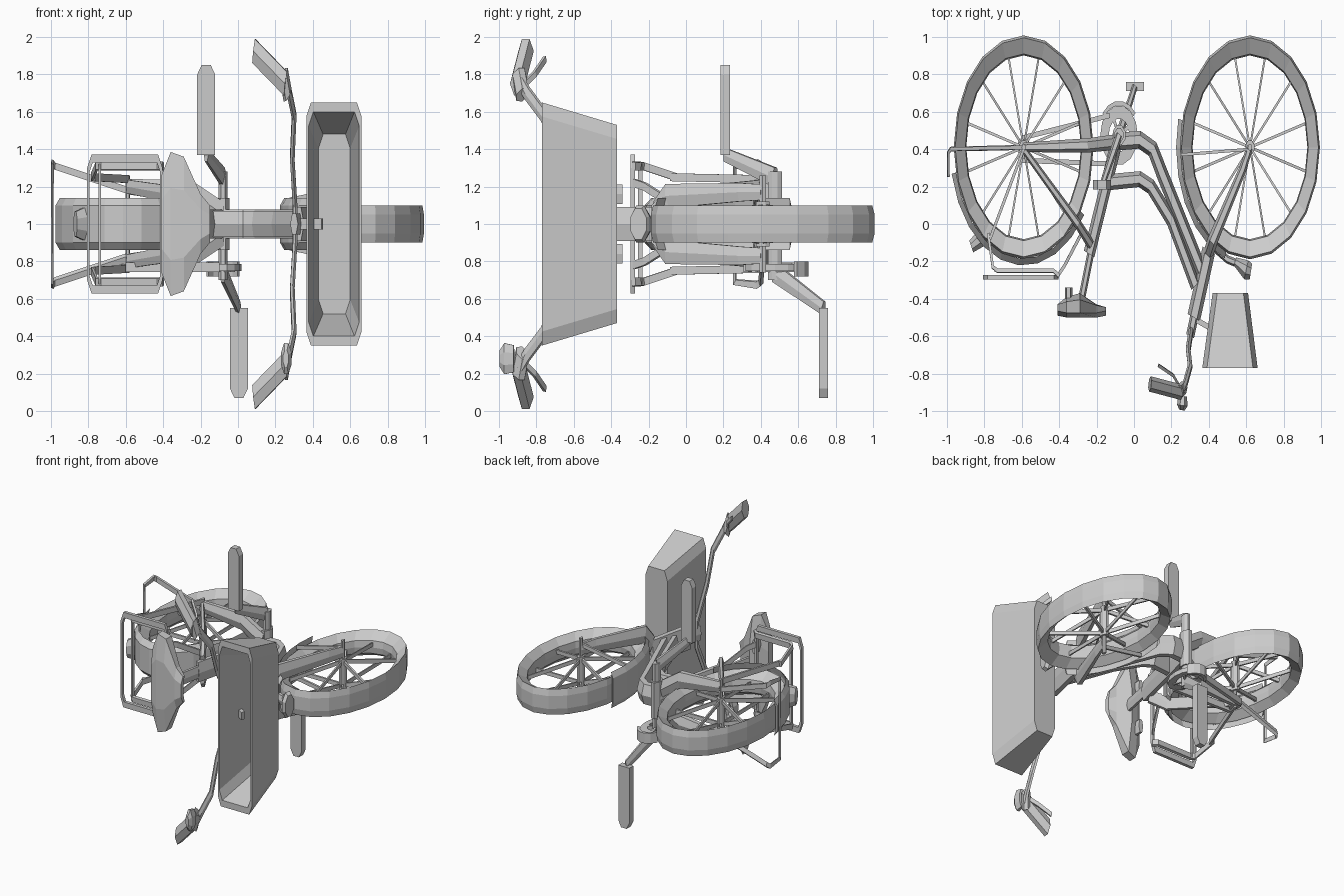
import bpy, bmesh
from math import sin, cos, pi, radians
from mathutils import Vector as V

if "Cube" in bpy.data.objects:
    bpy.data.objects.remove(bpy.data.objects["Cube"])

S = V((1, 1.6, 3))          # the bike is stretched per axis: sections are round before this scale


def div(p):
    return V((p[0] / S.x, p[1] / S.y, p[2] / S.z))


def mul(p):
    return V((p[0] * S.x, p[1] * S.y, p[2] * S.z))


def loft(name, strips, closed=False):
    """Skin each list of equal-length rings; all strips go in one object."""
    bm = bmesh.new()
    for rings in strips:
        vs = [[bm.verts.new(p) for p in r] for r in rings]
        n, m = len(vs[0]), len(vs)
        for i in range(m if closed else m - 1):
            a, b = vs[i], vs[(i + 1) % m]
            for j in range(n):
                bm.faces.new((a[j], a[(j + 1) % n], b[(j + 1) % n], b[j]))
        if not closed:
            bm.faces.new(vs[0])
            bm.faces.new(vs[-1])
    bmesh.ops.recalc_face_normals(bm, faces=bm.faces)
    me = bpy.data.meshes.new(name)
    bm.to_mesh(me)
    bm.free()
    ob = bpy.data.objects.new(name, me)
    bpy.context.collection.objects.link(ob)
    return ob


def tube(name, paths, r, n=6, closed=False):
    """Sweep an n-gon along each path; r is one radius or one per point."""
    strips = []
    for path in paths:
        q = [div(p) for p in path]
        m, u, rings = len(q), None, []
        for i, p in enumerate(q):
            t = V()
            if closed or i < m - 1:
                t += (q[(i + 1) % m] - p).normalized()
            if closed or i > 0:
                t += (p - q[i - 1]).normalized()
            t.normalize()
            if u is None:
                u = V((0, 0, 1)) if abs(t.z) < 0.8 else V((0, 1, 0))
            u = (u - t * t.dot(u)).normalized()
            w = t.cross(u)
            k = r[i] if isinstance(r, (list, tuple)) else r
            rings.append([mul(p + k * (u * cos(2 * pi * (j + .5) / n) + w * sin(2 * pi * (j + .5) / n)))
                          for j in range(n)])
        strips.append(rings)
    return loft(name, strips, closed)


def both(path):
    """The path and its mirror image across z = 1."""
    return [path, [(x, y, 2 - z) for x, y, z in path]]


def arc(name, c, prof, a0=0, a1=360, n=20):
    """Revolve a (radius, z) profile about a z axis at c."""
    full = a1 - a0 == 360
    rings = []
    for i in range(n if full else n + 1):
        a = radians(a0 + (a1 - a0) * i / n)
        rings.append([(c[0] + r * cos(a), c[1] + 1.6 * r * sin(a), z) for r, z in prof])
    return loft(name, [rings], full)


# wheels
REAR, FRONT = (-.59, .41), (.62, .41)
for tag, (cx, cy) in (("rear", REAR), ("front", FRONT)):
    arc(tag + "_tyre", (cx, cy), [(.374, .95), (.366, .9), (.312, .95), (.307, 1),
                                  (.312, 1.05), (.366, 1.1), (.374, 1.05)])
    tube(tag + "_hub", [[(cx, cy, .88), (cx, cy, 1.12)]], .025, 8)
    tube(tag + "_axle", [[(cx, cy, .74), (cx, cy, 1.26)]], .012)
    spokes = []
    for i in range(12):
        a, s = radians(15 + 30 * i), 1 if i % 2 else -1
        spokes.append([(cx + r * cos(a), cy + 1.6 * r * sin(a), 1 + s * d)
                       for r, d in ((.015, .09), (.315, .02))])
    tube(tag + "_spokes", spokes, .007, 4)

# mudguards and stay
guard = [(.372, .86), (.395, .9), (.395, 1.1), (.372, 1.14), (.385, 1.08), (.385, .92)]
arc("rear_mudguard", REAR, guard, 193, 325, 9)
arc("front_mudguard", FRONT, guard, 166, 250, 6)
tube("front_mudguard_stay", both([(.62, .4, 1.2), (.25, .37, 1.12)]), .007, 4)

# frame tubes
tube("seat_tube", [[(-.08, .49, 1), (-.24, -.16, 1)]], .03)
tube("seat_post", [[(-.22, -.1, 1), (-.28, -.4, 1)]], .018)
tube("lower_frame_tube", [[(-.1, .44, 1), (.03, .45, 1), (.1, .4, 1), (.15, .27, 1), (.36, -.25, 1)]], .03)
tube("upper_frame_tube", [[(-.17, .22, 1), (.03, .24, 1), (.09, .2, 1), (.2, .02, 1), (.33, -.33, 1)]], .027)
tube("head_tube", [[(.40, -.14, 1), (.32, -.5, 1)]], .035)
tube("chain_stays", both([(-.59, .41, 1.2), (-.25, .42, 1.17), (-.08, .44, 1.05)]), [.016, .024, .026])
tube("seat_stays", both([(-.59, .4, 1.2), (-.3, 0, 1.15), (-.23, -.11, 1.06)]), [.014, .018, .02])

# fork
tube("fork_blades", both([(.62, .41, 1.17), (.58, .29, 1.17), (.42, -.09, 1.15), (.4, -.15, 1.06)]),
     [.016, .019, .026, .026])

# bottom bracket, cranks and pedals
tube("bottom_bracket", [[(-.08, .475, .70), (-.08, .475, 1.28)]], .025, 8)
tube("bracket_shell", [[(-.08, .475, .86), (-.08, .475, 1.14)]], .036, 8)
for tag, x, y, z0, z1, s in (("left", -.17, .21, 1.25, 1.37, 1), ("right", .005, .735, .74, .55, -1)):
    tube(tag + "_crank", [[(-.08, .475, z0), (x, y, z1)]], [.02, .014])
    rings = []
    for dz, h in ((0, .048), (.43, .048), (.48, .024)):
        z = z1 + s * dz
        rings.append([(x - h, y - .025, z), (x + h, y - .025, z), (x + h, y + .025, z), (x - h, y + .025, z)])
    loft(tag + "_pedal", [rings])

# chainring, chain and its guard
BB = (-.08, .475)
arc("chainring", BB, [(.055, .75), (.1, .75), (.1, .785), (.055, .785)], n=14)
tube("chainring_arms", [[(BB[0] + .07 * cos(a), BB[1] + .112 * sin(a), .765), (*BB, .765)]
                        for a in (.5, 2.07, 3.64, 5.21)], .01, 4)
arc("chain_guard", BB, [(.1, .72), (.115, .72), (.115, .8), (.1, .8)], 40, 140, 5)
tube("chain", [[(-.6, .46, .77), (-.13, .58, .77)], [(-.6, .34, .77), (-.1, .32, .77)]], .012, 4)
arc("rear_sprocket", REAR, [(.01, .755), (.035, .755), (.035, .785), (.01, .785)], n=10)

# saddle with springs
rings = []
for x, h, y0, y1 in ((-.41, .26, -.43, -.49), (-.36, .385, -.39, -.5), (-.29, .36, -.37, -.5),
                     (-.2, .16, -.43, -.5), (-.15, .1, -.46, -.49)):
    rings.append([(x, y1, 1 - h * .5), (x, y1 + .025, 1 - h), (x, (y0 + y1) / 2 + .03, 1 - h),
                  (x, y0, 1 - h * .4), (x, y0, 1 + h * .4), (x, (y0 + y1) / 2 + .03, 1 + h),
                  (x, y1 + .025, 1 + h), (x, y1, 1 + h * .5)])
loft("saddle", [rings])
tube("saddle_springs", both([(-.35, -.34, 1.16), (-.35, -.42, 1.16)]), .02)

# luggage rack
def loop(x0, x1, h, y, c):
    return [(x0, y, 1 - h + 3 * c), (x0 + c, y, 1 - h), (x1 - c, y, 1 - h), (x1, y, 1 - h + 3 * c),
            (x1, y, 1 + h - 3 * c), (x1 - c, y, 1 + h), (x0 + c, y, 1 + h), (x0, y, 1 + h - 3 * c)]


tube("rack_frame", [loop(-.80, -.41, .35, -.285, .02)], .011, 4, True)
tube("rack_bars", [[(-.74, -.245, .68), (-.74, -.245, 1.32)]] +
     both([(-.78, -.05, 1.25), (-.755, -.23, 1.31), (-.73, -.25, 1.31), (-.43, -.25, 1.31), (-.4, -.28, 1.31)]), .01, 4)
tube("rack_legs", both([(-.59, .4, 1.24), (-.77, -.08, 1.25)]) +
     both([(-.41, -.28, 1.22), (-.37, -.22, 1.2), (-.27, -.03, 1.08)]), .01, 4)

# rear stand
tube("rear_stand", [[(-.59, .41, 1.18), (-.98, .4, 1.31), (-.993, .38, 1.325), (-.993, .26, 1.31),
                     (-.993, .26, .69), (-.993, .38, .675), (-.98, .4, .69), (-.59, .41, .82)]], .009, 4)

# tail light
tube("tail_light", [[(-.81, -.07, 1), (-.87, -.12, 1)]], [.034, .024], 8)

# handlebar
half = [(.305, -.57, 1.1), (.29, -.67, 1.35), (.3, -.76, 1.58), (.275, -.85, 1.7), (.26, -.89, 1.77)]
tube("handlebar", [both(half)[1][::-1] + half], .014)
tube("stem", [[(.33, -.46, 1), (.3, -.6, 1)]], .022)
tube("grips", both([(.255, -.9, 1.75), (.085, -.855, 1.925)]), .026)
tube("lever_clamps", both([(.265, -.875, 1.69), (.245, -.895, 1.8)]), .024)
tube("brake_levers", both([(.25, -.88, 1.73), (.21, -.81, 1.8), (.13, -.755, 1.88)]), .008, 4)
tube("bell", [[(.26, -.92, .28), (.258, -.97, .28), (.256, -.995, .28)]], [.026, .03, .016], 8)

# basket: tapered bucket with cut corners, open towards -y
def rim(hx, hz, y, cx):
    c = .025
    return [(cx + x, y, 1 + z) for x, z in ((-hx, -hz + 3 * c), (-hx + c, -hz), (hx - c, -hz), (hx, -hz + 3 * c),
                                            (hx, hz - 3 * c), (hx - c, hz), (-hx + c, hz), (-hx, hz - 3 * c))]


loft("basket", [[rim(.095, .53, -.37, .515), rim(.148, .65, -.77, .513),
                 rim(.135, .6, -.77, .513), rim(.085, .48, -.395, .515)]])
tube("basket_bracket", [[(.31, -.5, 1), (.45, -.58, 1)]], .014, 4)

# headlight on its arm
tube("headlight_arm", [[(.42, -.12, 1), (.5, -.19, 1), (.6, -.23, 1)]], .014)
tube("headlight", [[(.54, -.2, 1), (.6, -.245, 1), (.625, -.255, 1)]], [.016, .036, .03], 8)
